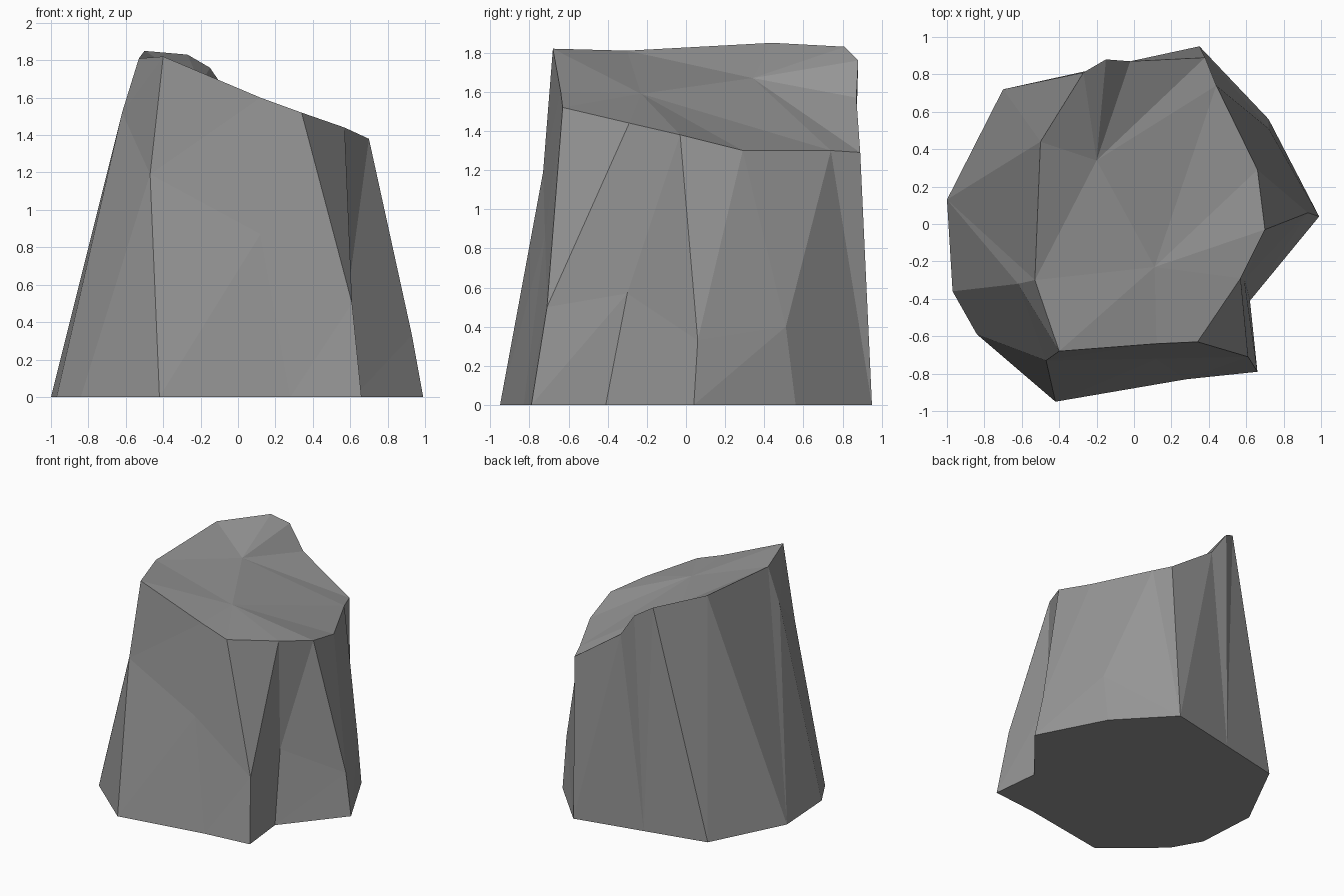
import bpy
import bmesh

# Remove the default cube only
default_cube = bpy.data.objects.get("Cube")
if default_cube:
    bpy.data.objects.remove(default_cube, do_unlink=True)


def make_material(name, color):
    material = bpy.data.materials.new(name)
    material.use_nodes = True
    material.diffuse_color = color
    shader = material.node_tree.nodes["Principled BSDF"]
    shader.inputs["Base Color"].default_value = color
    shader.inputs["Roughness"].default_value = 1.0
    return material


# Each ridge runs up the rock: ground point, optional break point, rim point
front_break, front_rim = (-.47, -.73, 1.19), (-.4, -.68, 1.82)
back_foot, corner_foot = (-.2, .83), (.35, .95)
ridges = [
    [(-.42, -.95), front_break, front_rim],
    [(.28, -.83), (.12, -.72, .87), (.12, -.64, 1.6)],
    [(.66, -.79), (.61, -.71, .5), (.34, -.63, 1.52)],
    [(.62, -.41), (.59, -.3, .57), (.57, -.29, 1.44)],
    [(.99, .04), (.93, .06, .33), (.7, -.03, 1.38)],
    [(.72, .56), (.72, .51, .4), (.66, .29, 1.3)],
    [corner_foot, None, (.44, .74, 1.3)],
    [corner_foot, None, (.38, .89, 1.29)],
    [back_foot, None, (-.02, .87, 1.57)],
    [back_foot, None, (-.15, .88, 1.76)],
    [(-.7, .72), None, (-.27, .81, 1.83)],
    [(-1, .13), None, (-.5, .44, 1.85)],
    [(-.97, -.36), (-.62, -.32, 1.52), (-.53, -.3, 1.81)],
    [(-.84, -.59), front_break, front_rim],
]

bm = bmesh.new()
shared = {}


def point(co):
    """Return one shared vertex for each position."""
    if co not in shared:
        shared[co] = bm.verts.new(co)
    return shared[co]


def triangle(a, b, c):
    """Add a triangle, skipping those that collapse where ridges meet."""
    if len({a, b, c}) == 3:
        bm.faces.new((a, b, c))


columns = []
for foot, middle, rim in ridges:
    ground = (foot[0], foot[1], 0)
    columns.append([point(ground), point(middle or ground), point(rim)])

# Faceted sides between neighbouring ridges
for left, right in zip(columns, columns[1:] + columns[:1]):
    for low, high in ((0, 1), (1, 2)):
        triangle(left[low], right[low], right[high])
        triangle(left[low], right[high], left[high])

# Flat underside
feet = list(dict.fromkeys(column[0] for column in columns))
bm.faces.new(reversed(feet))

# Sloping top: two shallow hollows, each fanned out to its stretch of rim
rims = [column[2] for column in columns[:-1]]
back_hollow = point((-.2, .34, 1.67))
front_hollow = point((.11, -.23, 1.59))
split_right, split_left = 6, 12
back_rim = rims[split_right:split_left + 1]
fore_rim = rims[split_left:] + rims[:split_right + 1]
for hollow, stretch in ((back_hollow, back_rim), (front_hollow, fore_rim)):
    for a, b in zip(stretch, stretch[1:]):
        triangle(hollow, a, b)
triangle(back_hollow, front_hollow, rims[split_right])
triangle(front_hollow, back_hollow, rims[split_left])

bmesh.ops.recalc_face_normals(bm, faces=bm.faces[:])

# Flat-shaded rock object
mesh = bpy.data.meshes.new("rock")
bm.to_mesh(mesh)
bm.free()
mesh.materials.append(make_material("stone grey", (.3, .3, .3, 1)))
rock = bpy.data.objects.new("rock", mesh)
bpy.context.collection.objects.link(rock)
